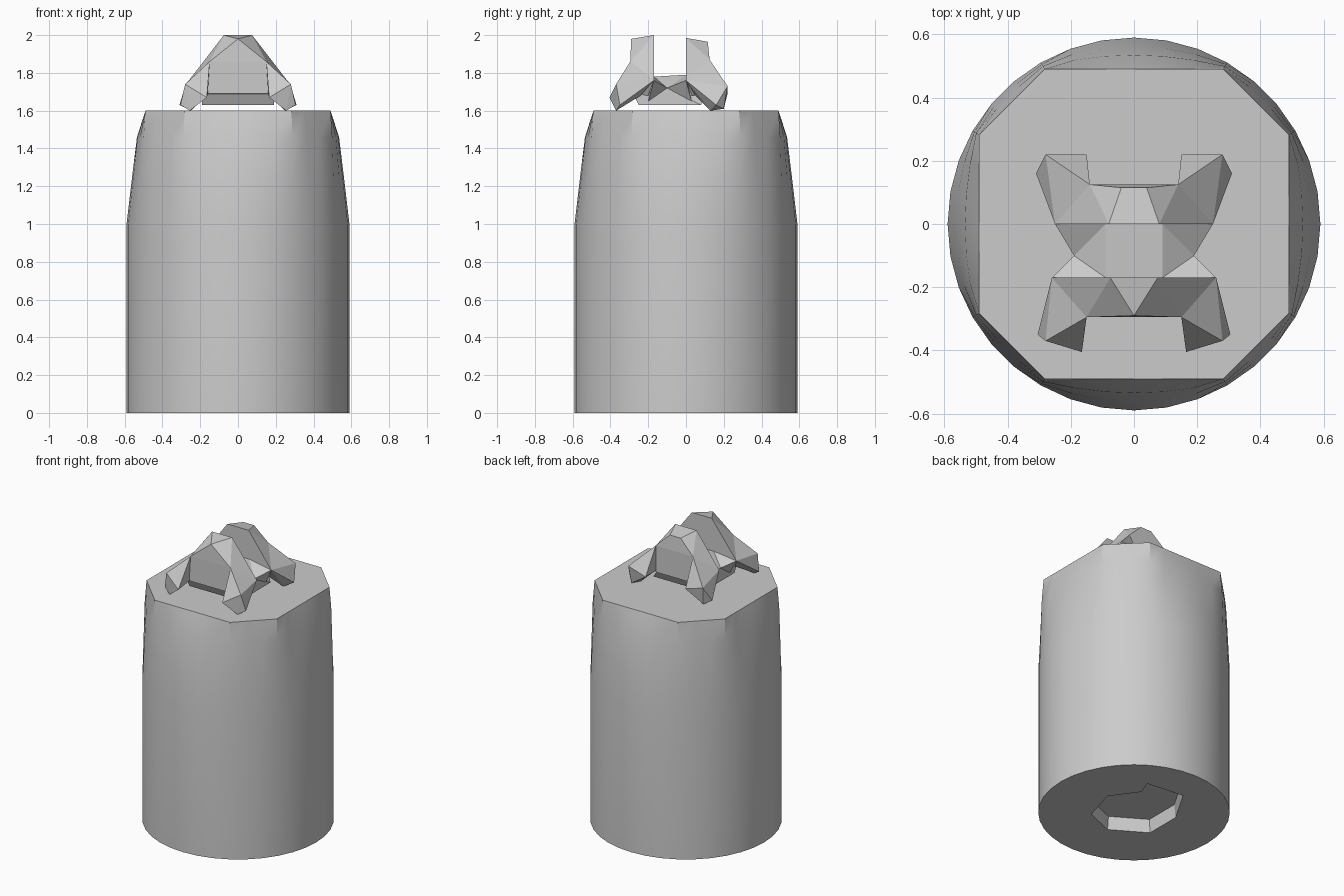
import bpy, bmesh
from math import cos, sin, pi

if "Cube" in bpy.data.objects:
    bpy.data.objects.remove(bpy.data.objects["Cube"])

stone = bpy.data.materials.new("plain grey")
stone.use_nodes = True
grey = (0.6, 0.6, 0.6, 1)
stone.diffuse_color = grey
stone.node_tree.nodes["Principled BSDF"].inputs["Base Color"].default_value = grey


def finish(name, bm):
    """Turn a bmesh into a named object with the grey material."""
    bmesh.ops.recalc_face_normals(bm, faces=bm.faces[:])
    mesh = bpy.data.meshes.new(name)
    bm.to_mesh(mesh)
    bm.free()
    mesh.materials.append(stone)
    obj = bpy.data.objects.new(name, mesh)
    bpy.context.collection.objects.link(obj)
    return obj


def loft(name, rings):
    """Skin a stack of equal rings and cap both ends."""
    bm = bmesh.new()
    loops = [[bm.verts.new(p) for p in ring] for ring in rings]
    n = len(loops[0])
    for a, b in zip(loops, loops[1:]):
        for i in range(n):
            j = (i + 1) % n
            bm.faces.new((a[i], a[j], b[j], b[i]))
    bm.faces.new(loops[0][::-1])
    bm.faces.new(loops[-1])
    return finish(name, bm)


def hull(name, points, both=False):
    """Faceted block around points; both adds their mirror images."""
    bm = bmesh.new()
    pts = list(points)
    if both:
        pts += [(-x, y, z) for x, y, z in points if x]
    for p in pts:
        bm.verts.new(p)
    bmesh.ops.convex_hull(bm, input=bm.verts[:])
    bmesh.ops.delete(bm, geom=[v for v in bm.verts if not v.link_faces], context="VERTS")
    bmesh.ops.dissolve_limit(bm, angle_limit=0.02, verts=bm.verts[:], edges=bm.edges[:])
    return finish(name, bm)


def pair(name, points):
    """Left and right copies of one block."""
    for side, s in (("left", 1), ("right", -1)):
        hull(side + "_" + name, [(s * x, y, z) for x, y, z in points])


# Body: round column narrowing to an eight-sided top
SEGMENTS, RADIUS, FLAT = 36, 0.59, 0.49


def body_ring(z, blend):
    ring = []
    for i in range(SEGMENTS):
        a = 2 * pi * i / SEGMENTS
        c, s = abs(cos(a)), abs(sin(a))
        octagon = min(FLAT / max(c, s), FLAT * (1 + 3 ** -0.5) / (c + s))
        r = RADIUS + (octagon - RADIUS) * blend
        ring.append((r * cos(a), r * sin(a), z))
    return ring


body = loft("body", [body_ring(z, t) for z, t in
                     ((0, 0), (1, 0), (1.23, 0.27), (1.46, 0.55), (1.6, 1))])

# Shallow irregular recess under the base
outline = [(0.19, -0.19), (0.26, 0.05), (0.13, 0.23), (0.17, 0.33),
           (-0.1, 0.36), (-0.24, 0.12), (-0.24, -0.13), (-0.01, -0.27)]
cutter = loft("recess_cutter", [[(x * k, y * k, z) for x, y in outline]
                                for z, k in ((-0.05, 1.0), (0.09, 0.95))])
cutter.hide_render = True
cut = body.modifiers.new("recess", "BOOLEAN")
cut.operation, cut.solver, cut.object = "DIFFERENCE", "EXACT", cutter
bpy.context.view_layer.objects.active = body
body.select_set(True)
bpy.ops.object.modifier_apply(modifier=cut.name)
bpy.data.objects.remove(cutter)
bpy.ops.object.shade_smooth_by_angle(angle=0.5)

# Front arch with two splayed feet
hull("front_arch", [(0, -0.29, 1.98), (0.075, -0.17, 2.0), (0.26, -0.17, 1.76),
                    (0.15, -0.295, 1.86), (0.16, -0.295, 1.69), (0.2, -0.2, 1.68)], True)
pair("front_foot", [(0.15, -0.295, 1.86), (0.26, -0.17, 1.76), (0.16, -0.295, 1.69),
                    (0.28, -0.37, 1.74), (0.165, -0.405, 1.67), (0.305, -0.35, 1.63),
                    (0.255, -0.37, 1.6), (0.2, -0.24, 1.68)])

# Rear arch with two splayed feet
hull("rear_arch", [(0.08, 0, 1.985), (0.04, 0.115, 1.965), (0.25, 0, 1.76),
                   (0.14, 0.125, 1.87), (0.14, 0.125, 1.69), (0.2, 0.03, 1.68)], True)
pair("rear_foot", [(0.14, 0.125, 1.87), (0.25, 0, 1.76), (0.14, 0.125, 1.7),
                   (0.28, 0.22, 1.73), (0.15, 0.22, 1.69), (0.31, 0.16, 1.63),
                   (0.27, 0.2, 1.61), (0.25, 0.13, 1.6), (0.2, 0.05, 1.68)])

# Bridge joining the arches, raised clear of the column top
hull("bridge", [(0.09, -0.17, 1.78), (0.09, 0, 1.79), (0.19, -0.1, 1.72),
                (0.19, -0.28, 1.69), (0.19, -0.25, 1.63), (0.19, 0.08, 1.63),
                (0.14, 0.11, 1.69)], True)
pair("front_gusset", [(0.26, -0.17, 1.76), (0.09, -0.17, 1.78),
                      (0.19, -0.1, 1.72), (0.19, -0.2, 1.65)])
pair("rear_gusset", [(0.25, 0, 1.76), (0.09, 0, 1.79),
                     (0.19, -0.1, 1.72), (0.19, 0.03, 1.65)])
